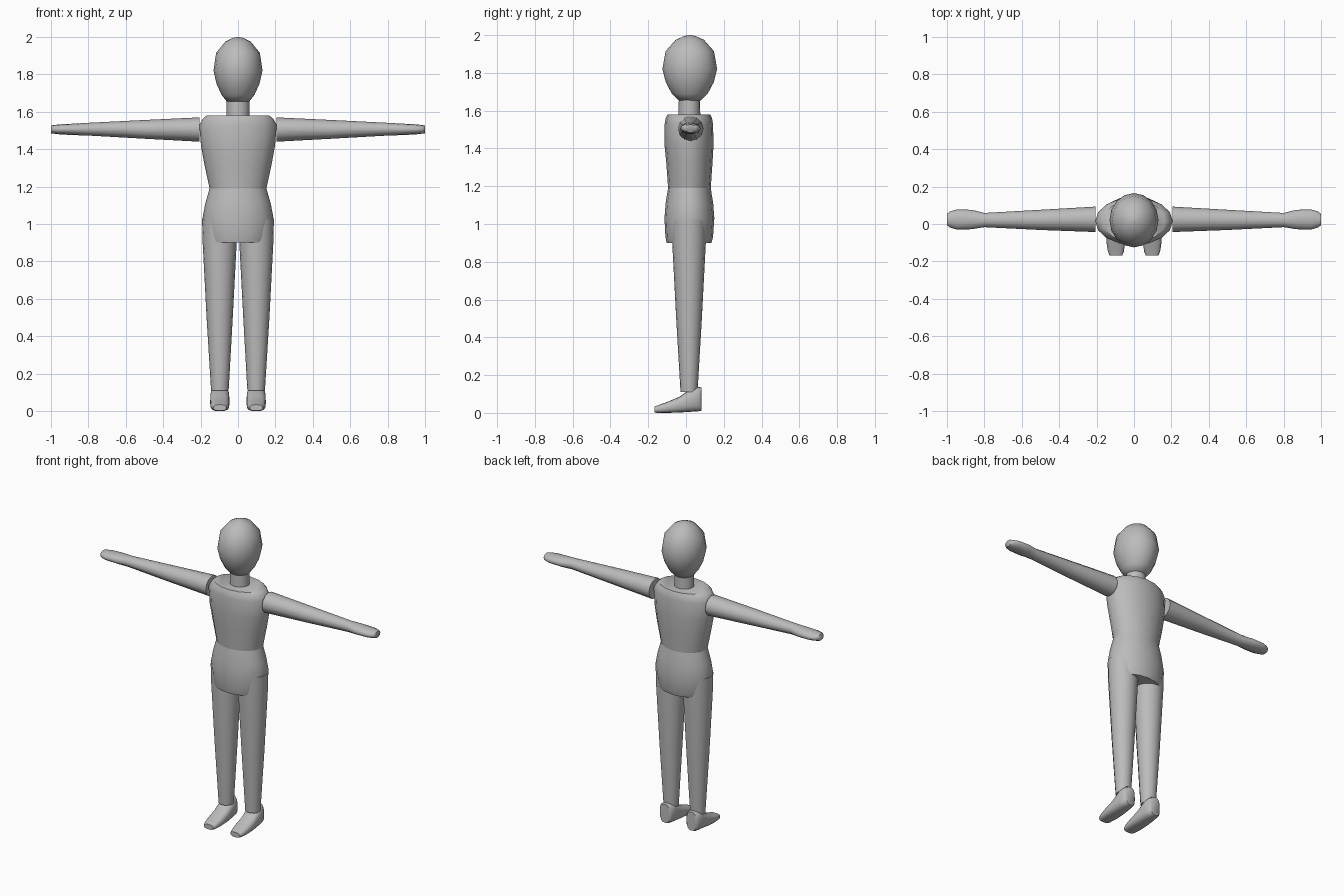
import bpy, bmesh, math
from mathutils import Vector

grey = bpy.data.materials.new("mannequin_grey")
grey.diffuse_color = (0.5, 0.5, 0.5, 1)


def loft(name, rings, axis="Z", sides=16, power=1.0, angle=40):
    """Skin rings of (position, centre 1, centre 2, radius 1, radius 2) along an axis."""
    bm = bmesh.new()
    loops = []
    for p, c1, c2, r1, r2 in rings:
        loop = []
        for i in range(sides):
            t = 2 * math.pi * i / sides
            c, s = math.cos(t), math.sin(t)
            u = c1 + r1 * math.copysign(abs(c) ** power, c)
            v = c2 + r2 * math.copysign(abs(s) ** power, s)
            co = {"X": (p, u, v), "Y": (u, p, v), "Z": (u, v, p)}[axis]
            loop.append(bm.verts.new(Vector(co)))
        loops.append(loop)
    for a, b in zip(loops, loops[1:]):
        for i in range(sides):
            j = (i + 1) % sides
            bm.faces.new((a[i], a[j], b[j], b[i]))
    bm.faces.new(loops[0])
    bm.faces.new(loops[-1])
    bmesh.ops.recalc_face_normals(bm, faces=bm.faces)
    me = bpy.data.meshes.new(name)
    bm.to_mesh(me)
    bm.free()
    me.materials.append(grey)
    ob = bpy.data.objects.new(name, me)
    bpy.context.collection.objects.link(ob)
    bpy.ops.object.select_all(action="DESELECT")
    ob.select_set(True)
    bpy.context.view_layer.objects.active = ob
    bpy.ops.object.shade_smooth_by_angle(angle=math.radians(angle))
    return ob


# Head: egg shape, narrow at the chin
loft("head", [(z, 0, 0.02, rx, ry) for z, rx, ry in (
    (1.655, 0.06, 0.06), (1.69, 0.088, 0.095), (1.75, 0.115, 0.127),
    (1.82, 0.131, 0.145), (1.915, 0.117, 0.128), (1.975, 0.068, 0.075),
    (1.995, 0.028, 0.03), (2.0, 0.004, 0.004))], angle=60)

# Neck
loft("neck", [(1.56, 0, 0.018, 0.062, 0.058), (1.67, 0, 0.018, 0.06, 0.056)])

# Torso: shoulders down to the waist
loft("torso", [(z, 0, cy, rx, ry) for z, cy, rx, ry in (
    (1.19, 0.018, 0.152, 0.113), (1.32, 0.018, 0.18, 0.122),
    (1.42, 0.016, 0.198, 0.13), (1.53, 0.015, 0.207, 0.128),
    (1.56, 0.015, 0.19, 0.123), (1.58, 0.015, 0.168, 0.113))], angle=50)

# Pelvis
loft("pelvis", [(z, 0, cy, rx, ry) for z, cy, rx, ry in (
    (0.90, 0.016, 0.165, 0.118), (0.93, 0.017, 0.176, 0.126),
    (1.03, 0.018, 0.19, 0.132), (1.11, 0.018, 0.175, 0.126),
    (1.19, 0.018, 0.152, 0.113))], angle=50)

for side, s in (("left", 1), ("right", -1)):
    # Arm with a flattened hand
    loft(side + "_arm", [(s * x, cy, z, ry, rz) for x, cy, z, ry, rz in (
        (0.205, 0.025, 1.505, 0.068, 0.065), (0.5, 0.022, 1.506, 0.054, 0.05),
        (0.8, 0.021, 1.507, 0.038, 0.034), (0.87, 0.024, 1.506, 0.052, 0.031),
        (0.95, 0.024, 1.506, 0.053, 0.027), (0.985, 0.024, 1.506, 0.042, 0.023),
        (1.0, 0.024, 1.506, 0.03, 0.021))], axis="X", sides=12, angle=60)
    # Leg
    loft(side + "_leg", [(z, s * cx, 0.016, rx, ry) for z, cx, rx, ry in (
        (0.11, 0.097, 0.047, 0.045), (0.5, 0.098, 0.07, 0.068),
        (0.9, 0.098, 0.091, 0.089), (1.025, 0.099, 0.093, 0.092))])
    # Foot: wedge from heel to toe
    loft(side + "_foot", [(y, s * 0.097, (lo + hi) / 2, rx, (hi - lo) / 2)
         for y, lo, hi, rx in (
        (0.082, 0.012, 0.135, 0.034), (0.07, 0.009, 0.137, 0.045),
        (0.03, 0.006, 0.132, 0.051), (-0.035, 0.002, 0.085, 0.052),
        (-0.1, 0.0, 0.058, 0.05), (-0.15, 0.0, 0.04, 0.042),
        (-0.168, 0.002, 0.034, 0.034))], axis="Y", power=0.7, angle=50)
